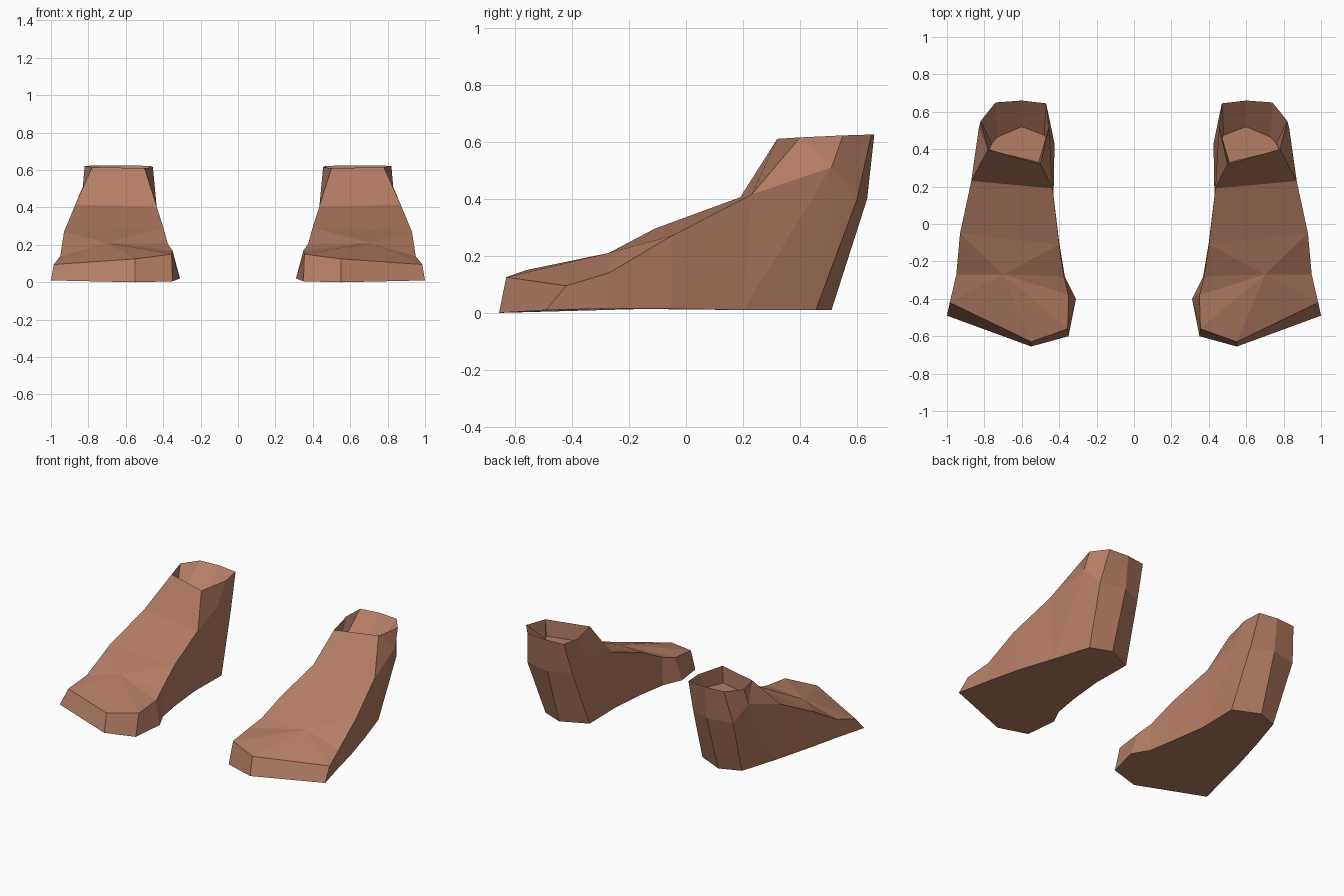
import bpy, bmesh

if "Cube" in bpy.data.objects:
    bpy.data.objects.remove(bpy.data.objects["Cube"])

# One flat skin-brown material
skin = bpy.data.materials.new("warm_brown")
skin.diffuse_color = (0.456, 0.205, 0.127, 1)
skin.use_nodes = True
skin.node_tree.nodes["Principled BSDF"].inputs["Base Color"].default_value = skin.diffuse_color

# Sole outline, counter-clockwise from the toe tip
SOLE = [(.55, -.655, 0), (1, -.49, .01), (.95, -.28, .015), (.895, -.05, .015),
        (.82, .2, .01), (.74, .455, .01), (.60, .51, .01), (.425, .43, .01),
        (.43, .15, .01), (.40, -.1, .015), (.37, -.28, .015), (.31, -.40, .02),
        (.35, -.60, .005)]
# Upper edge of the foot: outer side up to the ankle crease, then inner side
OUTER = [(.55, -.63, .125), (.985, -.42, .095), (.95, -.27, .14),
         (.93, -.05, .27), (.87, .23, .415)]
INNER = [(.435, .19, .405), (.40, -.11, .295), (.375, -.28, .205),
         (.35, -.38, .17), (.355, -.56, .15)]
# Ankle rim, from the inner front corner around the back
RIM = [(.50, .32, .61), (.78, .40, .615), (.82, .55, .622), (.74, .65, .625),
       (.60, .66, .625), (.47, .645, .622), (.455, .52, .615)]
# Floor of the ankle opening, matching the rim
FLOOR = [(.51, .33), (.775, .395), (.76, .43), (.73, .465), (.60, .52),
         (.48, .475), (.465, .445)]

bm = bmesh.new()


def verts(points):
    return [bm.verts.new(p) for p in points]


def face(*vs):
    bm.faces.new(vs)


def wall(low, high):
    for i in range(len(low) - 1):
        face(low[i], low[i + 1], high[i + 1], high[i])


def fan(centre, ring):
    for a, b in zip(ring, ring[1:] + ring[:1]):
        face(centre, a, b)


s, o, n, r = verts(SOLE), verts(OUTER), verts(INNER), verts(RIM)
pit = verts([(x, y, .50) for x, y in FLOOR])
heel = verts([(.775, .60, .40), (.60, .635, .40), (.455, .575, .40)])
ridge, bump_out, bump_in = verts([(.70, -.27, .21), (.83, .51, .51), (.455, .43, .47)])

# Sole and side walls
face(*reversed(s))
wall(s[0:5], o)
wall(s[8:] + s[:1], n + o[:1])

# Toe cap and instep
fan(ridge, [o[0], o[1], o[2], o[3], n[1], n[2], n[3], n[4]])
face(o[3], o[4], n[0], n[1])

# Ankle front and outer side
face(o[4], r[1], r[0], n[0])
face(o[4], bump_out, r[1])
face(r[1], bump_out, r[2])
face(o[4], s[4], bump_out)
face(s[4], s[5], bump_out)
face(s[5], heel[0], bump_out)
face(bump_out, heel[0], r[3], r[2])

# Heel
wall(s[5:8], heel)
wall(heel, r[3:6])

# Ankle inner side
face(s[7], s[8], bump_in)
face(s[8], n[0], bump_in)
face(s[7], bump_in, heel[2])
face(n[0], r[0], r[6], bump_in)
face(bump_in, r[6], r[5], heel[2])

# Hollow ankle opening
wall(r + r[:1], pit + pit[:1])
face(*pit)

bmesh.ops.recalc_face_normals(bm, faces=bm.faces[:])
mesh = bpy.data.meshes.new("feet")
bm.to_mesh(mesh)
bm.free()
mesh.materials.append(skin)
feet = bpy.data.objects.new("feet", mesh)
bpy.context.collection.objects.link(feet)

# Matching foot on the other side
mirror = feet.modifiers.new("mirror", 'MIRROR')
mirror.use_axis = (True, False, False)
mirror.use_mirror_merge = False
